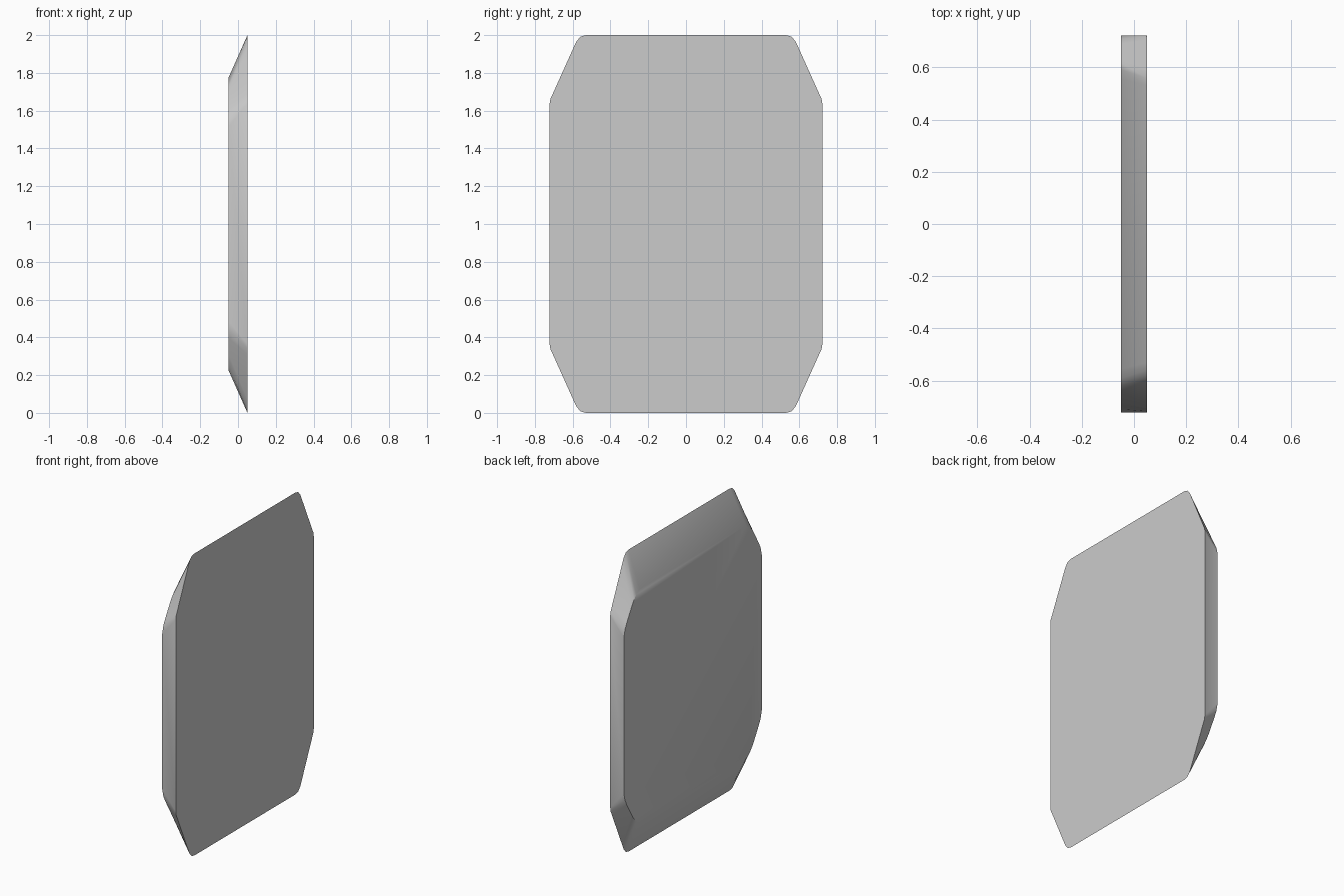
import bpy, bmesh

if "Cube" in bpy.data.objects:
    bpy.data.objects.remove(bpy.data.objects["Cube"])

# Upper right corner profiles (y, z): large face (+x) and smaller bevelled face (-x)
large = [(.53, 2), (.558, 1.992), (.58, 1.967), (.597, 1.93), (.705, 1.69), (.718, 1.662), (.722, 1.635)]
small = [(.556, 1.775), (.592, 1.752), (.618, 1.722), (.64, 1.69), (.69, 1.605), (.71, 1.565), (.722, 1.515)]


def outline(corner):
    """Mirror one corner into a closed outline, in order."""
    right = corner + [(y, 2 - z) for y, z in reversed(corner)]
    return right + [(-y, z) for y, z in reversed(right)]


bm = bmesh.new()
front = [bm.verts.new((.05, y, z)) for y, z in outline(large)]
back = [bm.verts.new((-.05, y, z)) for y, z in outline(small)]

# Flat faces and sloped rim
bm.faces.new(front)
bm.faces.new(back)
n = len(front)
for i in range(n):
    j = (i + 1) % n
    bm.faces.new((front[i], front[j], back[j], back[i]))
bmesh.ops.recalc_face_normals(bm, faces=bm.faces)

mesh = bpy.data.meshes.new("bevelled_panel")
bm.to_mesh(mesh)
bm.free()
panel = bpy.data.objects.new("bevelled_panel", mesh)
bpy.context.collection.objects.link(panel)

# Soft rounded corners, sharp face borders
bpy.context.view_layer.objects.active = panel
panel.select_set(True)
bpy.ops.object.shade_smooth_by_angle(angle=0.52)
